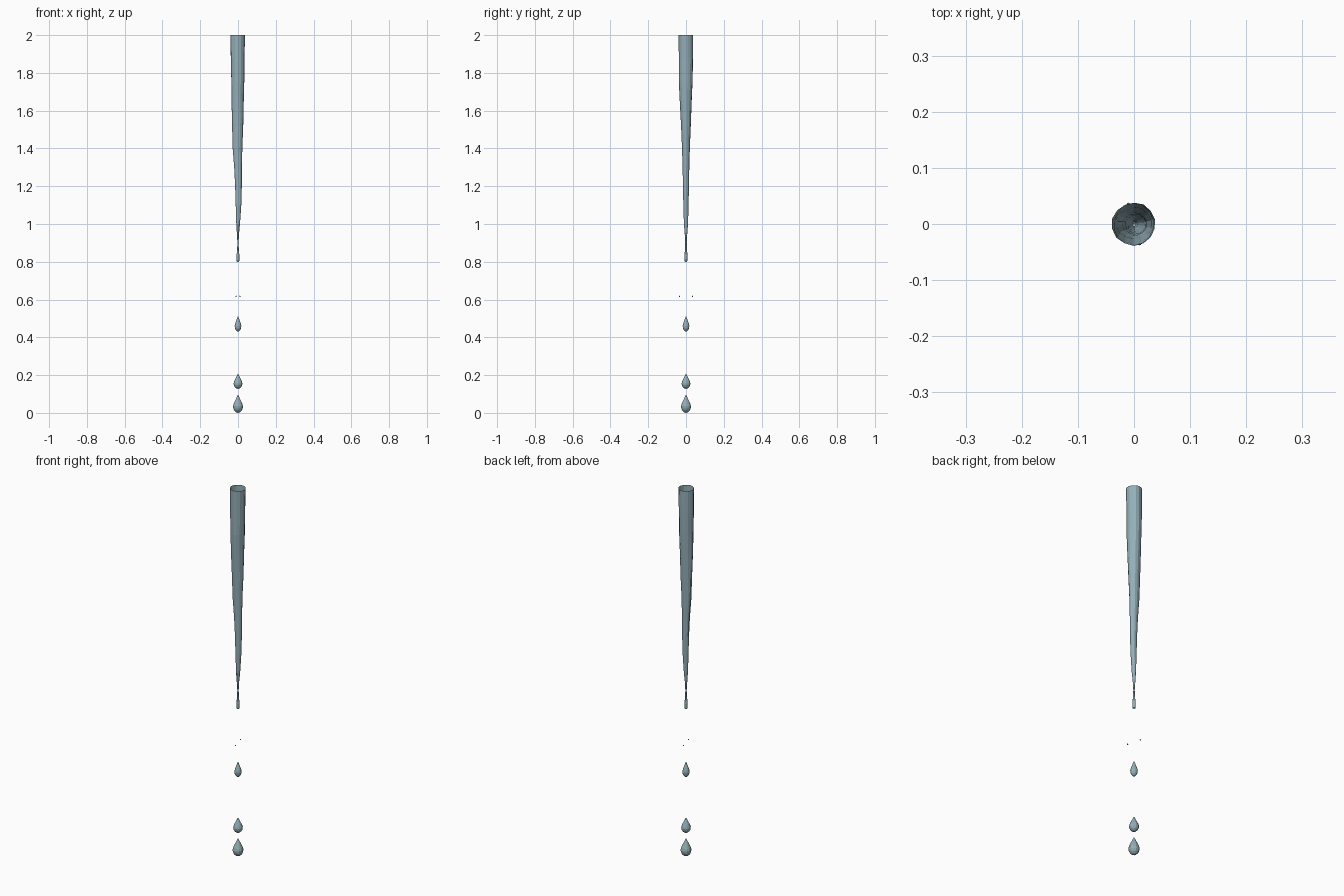
import bpy, bmesh, math, random

if "Cube" in bpy.data.objects:
    bpy.data.objects.remove(bpy.data.objects["Cube"])

random.seed(4)
water = bpy.data.materials.new("water")
water.diffuse_color = (0.30, 0.43, 0.48, 1)
water.use_nodes = True
water.node_tree.nodes["Principled BSDF"].inputs["Base Color"].default_value = water.diffuse_color


def lathe(name, rings, sides, jitter=0.0, open_top=False):
    """Loft rings of (z, cx, cy, rx, ry), listed from bottom to top."""
    bm = bmesh.new()
    wobble = [1 + random.uniform(-jitter, jitter) for _ in range(sides)]
    loops = []
    for z, cx, cy, rx, ry in rings:
        if rx == 0:
            loops.append([bm.verts.new((cx, cy, z))])
            continue
        loop = []
        for i in range(sides):
            a = 2 * math.pi * (i + 0.5) / sides
            w = wobble[i]
            loop.append(bm.verts.new((cx + rx * w * math.cos(a), cy + ry * w * math.sin(a), z)))
        loops.append(loop)
    for lo, hi in zip(loops, loops[1:]):
        for i in range(sides):
            j = (i + 1) % sides
            if len(lo) == 1:
                bm.faces.new((lo[0], hi[j], hi[i]))
            elif len(hi) == 1:
                bm.faces.new((lo[i], lo[j], hi[0]))
            else:
                bm.faces.new((lo[i], lo[j], hi[j], hi[i]))
    if not open_top and len(loops[-1]) > 1:
        bm.faces.new(loops[-1])
    me = bpy.data.meshes.new(name)
    bm.to_mesh(me)
    bm.free()
    me.materials.append(water)
    ob = bpy.data.objects.new(name, me)
    bpy.context.collection.objects.link(ob)
    return ob


# falling stream: open at the top, pinched near the tip
stream = [
    (0.797, 0, 0, 0, 0),
    (0.803, 0, 0, 0.007, 0.007),
    (0.83, 0, 0, 0.008, 0.008),
    (0.86, 0, 0, 0.005, 0.006),
    (0.90, 0, 0, 0.003, 0.004),
    (0.95, 0, 0, 0.006, 0.007),
    (1.00, 0.001, 0, 0.010, 0.011),
    (1.10, 0.003, 0, 0.015, 0.014),
    (1.20, 0.003, 0, 0.018, 0.016),
    (1.30, 0.001, 0, 0.021, 0.018),
    (1.40, -0.002, 0, 0.026, 0.021),
    (1.52, -0.001, 0, 0.030, 0.026),
    (1.65, -0.001, -0.001, 0.033, 0.032),
    (1.76, 0, -0.001, 0.035, 0.037),
    (1.88, -0.001, 0, 0.037, 0.038),
    (2.00, 0, 0, 0.039, 0.039),
]
lathe("water_stream", stream, 14, 0.04, open_top=True)

# teardrops: relative height and relative radius
TEAR = [(0, 0), (0.04, 0.42), (0.12, 0.74), (0.24, 0.95), (0.36, 1.0),
        (0.50, 0.86), (0.65, 0.60), (0.82, 0.30), (1, 0)]
for name, z0, height, radius in [("drop_low", 0.0, 0.098, 0.027),
                                 ("drop_middle", 0.127, 0.083, 0.024),
                                 ("drop_high", 0.43, 0.085, 0.018)]:
    lathe(name, [(z0 + t * height, 0, 0, r * radius, r * radius) for t, r in TEAR], 12)

# two tiny side droplets
for name, s in (("droplet_front", 1), ("droplet_back", -1)):
    x, y, r = 0.01 * s, -0.035 * s, 0.004
    lathe(name, [(0.613, x, y, 0, 0), (0.615, x, y, r * 0.8, r * 0.8),
                 (0.618, x, y, r * 0.8, r * 0.8), (0.621, x, y, 0, 0)], 6)
